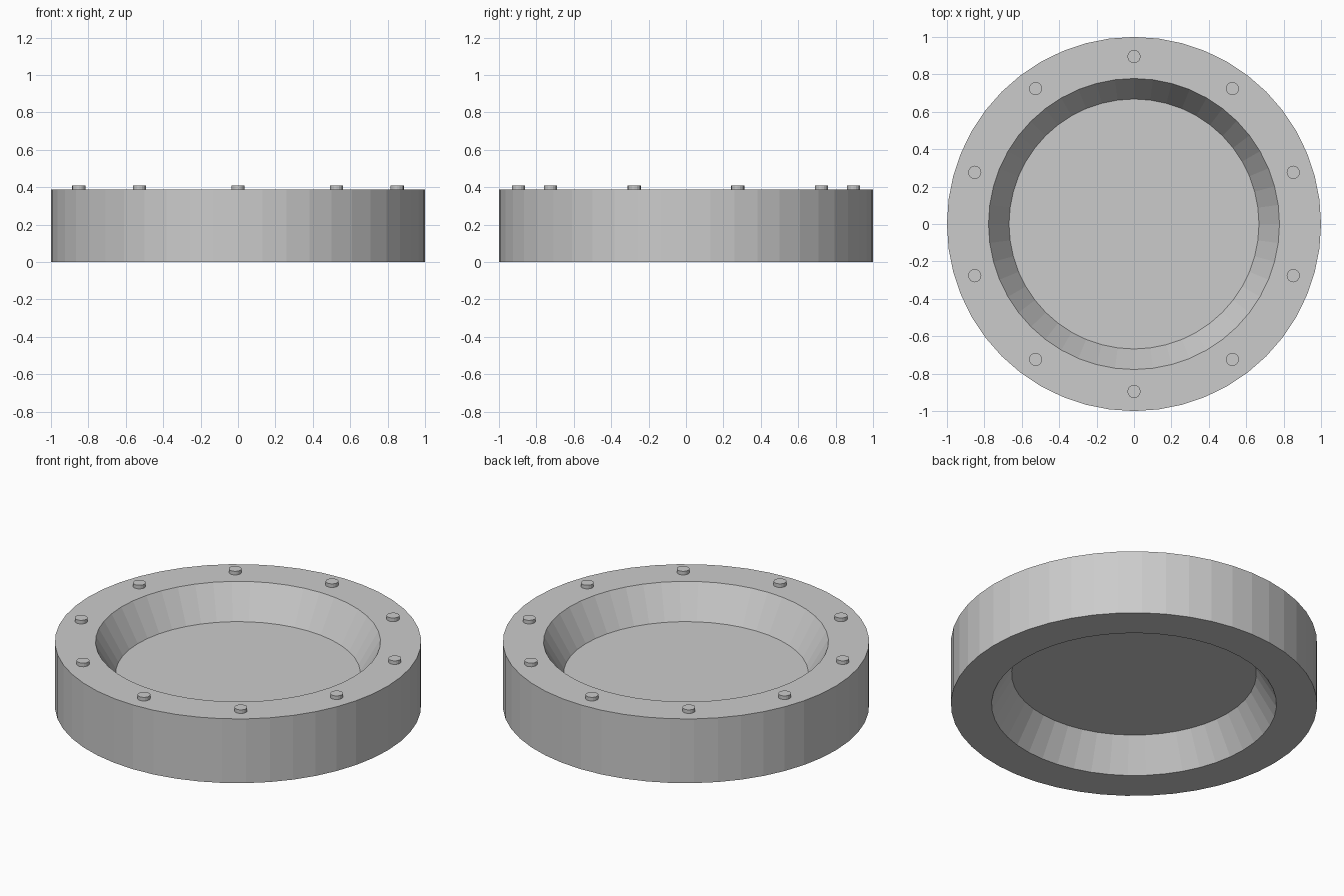
import bpy, bmesh
from math import cos, sin, pi

if "Cube" in bpy.data.objects:
    bpy.data.objects.remove(bpy.data.objects["Cube"])

SIDES = 48
HEIGHT = 0.387
MID = HEIGHT / 2
THROAT = 0.667


def make_object(name, bm):
    bmesh.ops.recalc_face_normals(bm, faces=bm.faces)
    mesh = bpy.data.meshes.new(name)
    bm.to_mesh(mesh)
    bm.free()
    obj = bpy.data.objects.new(name, mesh)
    bpy.context.collection.objects.link(obj)
    return obj


def lathe(name, profile, sides):
    """Revolve a closed (radius, z) profile around the z axis."""
    bm = bmesh.new()
    rings = [[bm.verts.new((r * cos(2 * pi * i / sides), r * sin(2 * pi * i / sides), z))
              for r, z in profile] for i in range(sides)]
    n = len(profile)
    for i in range(sides):
        a, b = rings[i], rings[(i + 1) % sides]
        for j in range(n):
            k = (j + 1) % n
            bm.faces.new((a[j], b[j], b[k], a[k]))
    return make_object(name, bm)


def cylinder(name, radius, height, location, sides):
    bm = bmesh.new()
    bmesh.ops.create_cone(bm, cap_ends=True, segments=sides,
                          radius1=radius, radius2=radius, depth=height)
    obj = make_object(name, bm)
    obj.location = location
    return obj


# Outer ring with bevelled opening on both faces
lathe("ring_frame", [(1, 0), (1, HEIGHT), (0.778, HEIGHT), (THROAT, MID), (0.778, 0)], SIDES)

# Thin window pane at the narrowest point
cylinder("window_pane", THROAT + 0.002, 0.004, (0, 0, MID), SIDES)

# Bolt heads around the top face
for i in range(10):
    a = pi / 2 + 2 * pi * i / 10
    cylinder(f"bolt_{i + 1}", 0.035, 0.03,
             (0.895 * cos(a), 0.895 * sin(a), HEIGHT + 0.007), 16)
